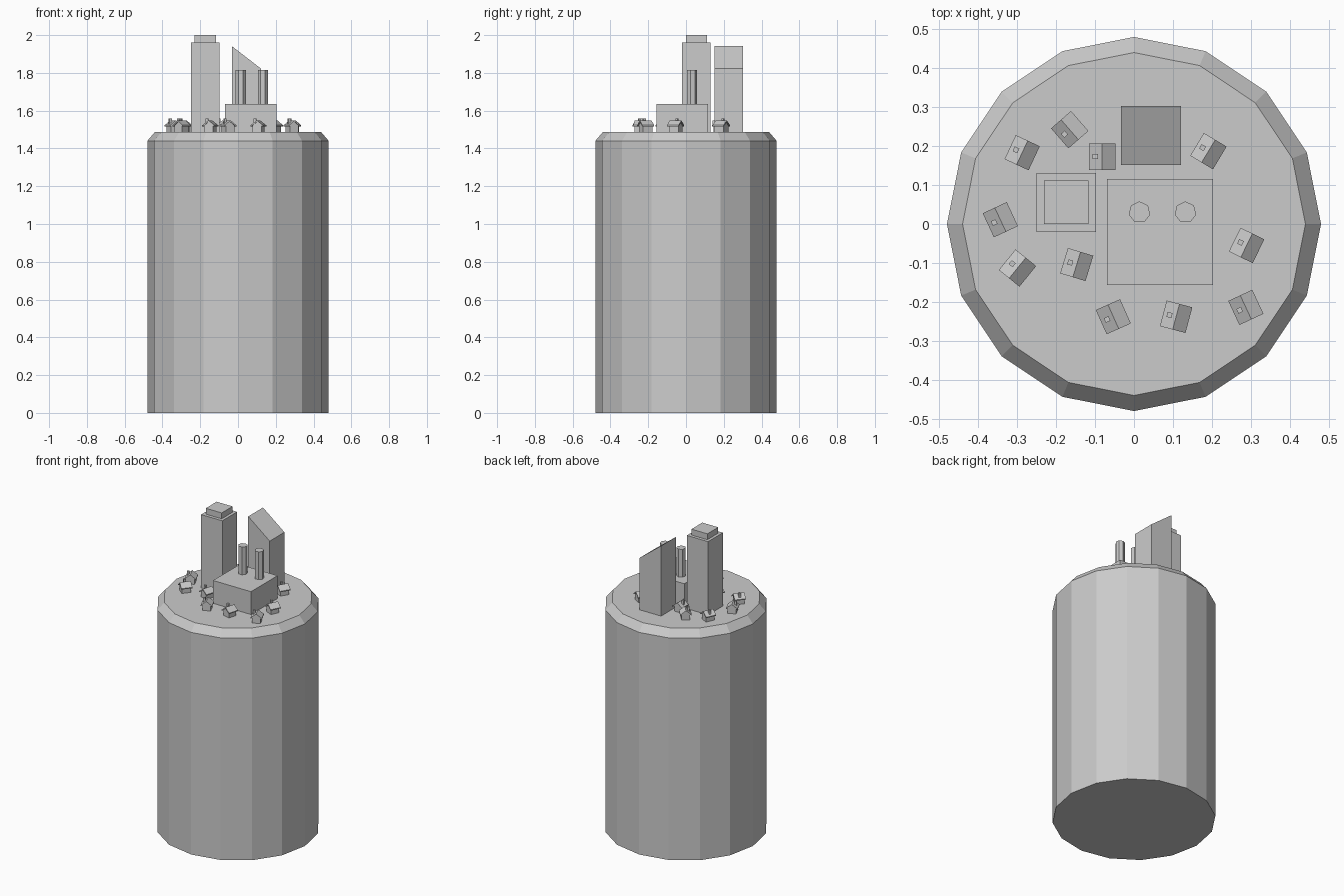
import bpy, math
from mathutils import Matrix, Vector

if "Cube" in bpy.data.objects:
    bpy.data.objects.remove(bpy.data.objects["Cube"])

grey = bpy.data.materials.new("plain grey")
grey.diffuse_color = (0.6, 0.6, 0.6, 1)
grey.use_nodes = True
grey.node_tree.nodes["Principled BSDF"].inputs["Base Color"].default_value = grey.diffuse_color
GROUND = 1.487


def add_mesh(name, verts, faces):
    mesh = bpy.data.meshes.new(name)
    mesh.from_pydata(verts, [], faces)
    mesh.materials.append(grey)
    obj = bpy.data.objects.new(name, mesh)
    bpy.context.collection.objects.link(obj)
    return obj


def loft(name, rings):
    """Closed solid through rings of equal point count (counter-clockwise)."""
    n = len(rings[0])
    verts = [p for r in rings for p in r]
    faces = [tuple(reversed(range(n)))]
    for k in range(len(rings) - 1):
        a, b = k * n, (k + 1) * n
        faces += [(a + i, a + (i + 1) % n, b + (i + 1) % n, b + i) for i in range(n)]
    faces.append(tuple(range(len(verts) - n, len(verts))))
    return add_mesh(name, verts, faces)


def ring(n, r, z, cx=0, cy=0):
    return [(cx + r * math.sin(-2 * math.pi * i / n),
             cy + r * math.cos(2 * math.pi * i / n), z) for i in range(n)]


def rect(x0, x1, y0, y1, z):
    return [(x0, y0, z), (x1, y0, z), (x1, y1, z), (x0, y1, z)]


def box(name, x0, x1, y0, y1, z0, z1):
    return loft(name, [rect(x0, x1, y0, y1, z0), rect(x0, x1, y0, y1, z1)])


# Tall sixteen-sided pillar with chamfered top
loft("pillar", [ring(16, 0.48, 0), ring(16, 0.48, 1.44), ring(16, 0.44, GROUND)])

# Skyscraper with stepped cap
box("tower", -0.25, -0.098, -0.021, 0.131, GROUND, 1.962)
box("tower_cap", -0.231, -0.117, 0.0, 0.111, 1.962, 2.0)

# Skyscraper with slanted roof
top = [(-0.033, 0.152, 1.942), (0.121, 0.152, 1.823),
       (0.121, 0.303, 1.823), (-0.033, 0.303, 1.942)]
loft("slanted_tower", [rect(-0.033, 0.121, 0.152, 0.303, GROUND), top])

# Factory with two seven-sided smokestacks
box("factory", -0.069, 0.203, -0.157, 0.116, GROUND, 1.635)
for i, x in enumerate((0.014, 0.132)):
    loft(f"smokestack_{i + 1}", [ring(7, 0.028, 1.635, x, 0.03),
                                 ring(7, 0.028, 1.815, x, 0.03)])


# Small houses: walls, overhanging gable roof, chimney
def house(i, x, y, deg):
    m = Matrix.Translation((x, y, GROUND)) @ Matrix.Rotation(math.radians(deg), 4, 'Z')
    w, r = 0.025, 0.034
    gable = [(-w, 0), (w, 0), (w, 0.038), (0, 0.056), (-w, 0.038)]
    roof = [(-r, 0.030), (-w, 0.034), (0, 0.054), (w, 0.034), (r, 0.030),
            (r, 0.036), (0, 0.062), (-r, 0.036)]
    parts = [
        loft(f"house_walls_{i}", [[(a, d, b) for a, b in gable] for d in (0.028, -0.028)]),
        loft(f"house_roof_{i}", [[(a, d, b) for a, b in roof] for d in (r, -r)]),
        box(f"house_chimney_{i}", -0.024, -0.011, -0.0065, 0.0065, 0.04, 0.072),
    ]
    for p in parts:
        p.data.transform(m)


houses = [(-0.287, 0.183, -25), (-0.165, 0.242, 41), (-0.082, 0.173, 0),
          (0.191, 0.187, -31), (-0.343, 0.011, 25), (-0.299, -0.113, -39),
          (-0.147, -0.104, -17), (-0.053, -0.238, 24), (0.108, -0.238, -15),
          (0.289, -0.055, -26), (0.287, -0.214, 25)]
for i, h in enumerate(houses):
    house(i + 1, *h)

# Make all normals point outward
import bmesh
for obj in bpy.data.objects:
    bm = bmesh.new()
    bm.from_mesh(obj.data)
    bmesh.ops.recalc_face_normals(bm, faces=bm.faces)
    bm.to_mesh(obj.data)
    bm.free()
